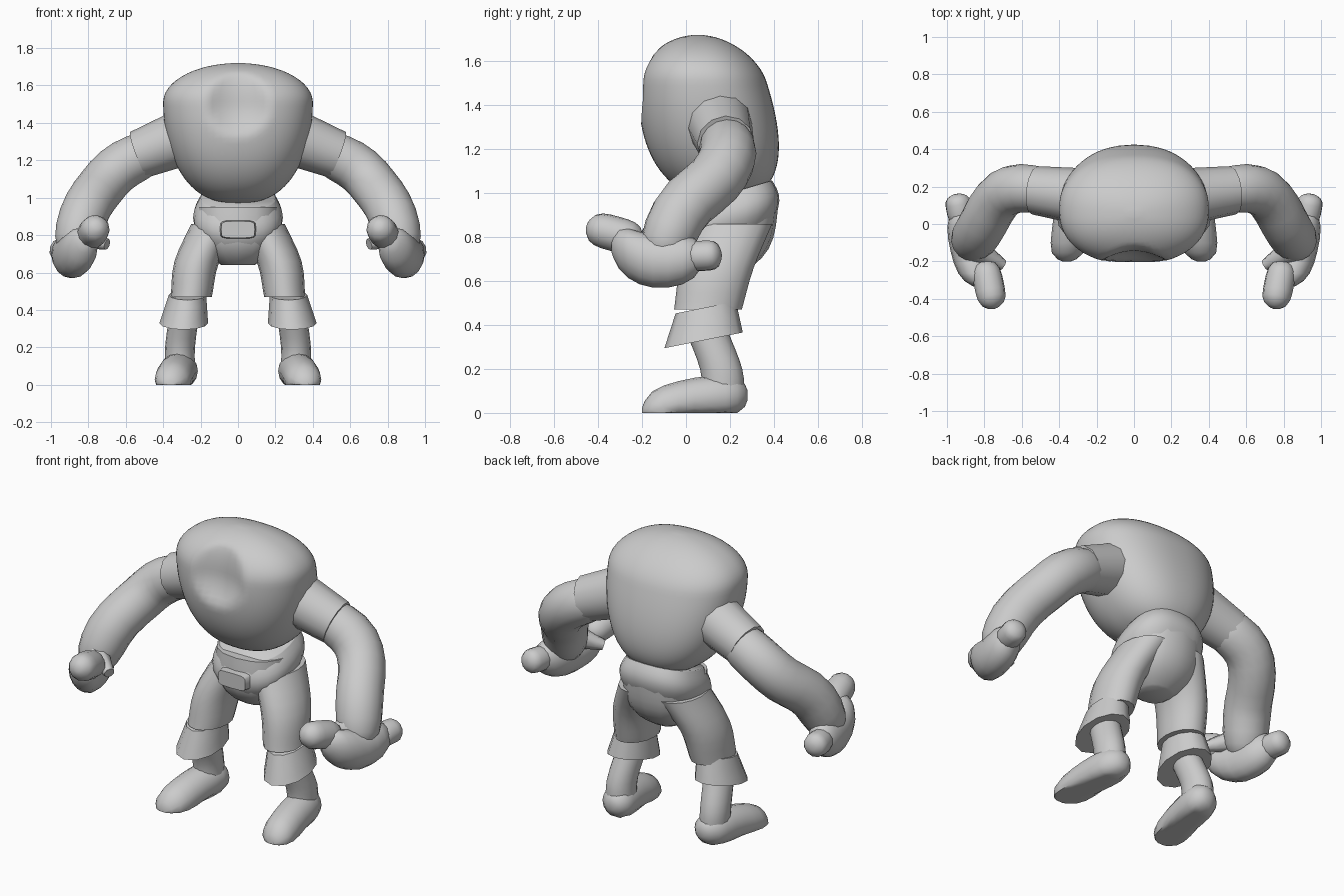
import bpy, bmesh
from math import cos, sin, pi, radians, copysign
from mathutils import Vector

cube = bpy.data.objects.get("Cube")
if cube:
    bpy.data.objects.remove(cube)

grey = (0.6, 0.6, 0.6, 1)
clay = bpy.data.materials.new("clay_grey")
clay.use_nodes = True
clay.diffuse_color = grey
clay.node_tree.nodes["Principled BSDF"].inputs["Base Color"].default_value = grey

UP = Vector((0, 0, 1))
FORWARD = Vector((0, -1, 0))
TILTED = Vector((0, -0.3, 1))


def path_point(points, t):
    """Point on a smooth curve through the given points, t running from 0 to 1."""
    before = points[0] * 2 - points[1]
    after = points[-1] * 2 - points[-2]
    padded = [before, *points, after]
    spans = len(points) - 1
    i = min(int(t * spans), spans - 1)
    f = t * spans - i
    a, b, c, d = padded[i:i + 4]
    slope_b, slope_c = (c - a) / 2, (d - b) / 2
    blend = f * f * (3 - 2 * f)
    return (b.lerp(c, blend) + slope_b * f * (1 - f) ** 2
            - slope_c * f * f * (1 - f))


def dome(radius, sharpness=4):
    """Radius rule: full in the middle, rounded off at both ends."""
    return lambda t: radius * max(0.05, 1 - abs(2 * t - 1) ** sharpness) ** 0.5


def taper(start, end):
    """Radius rule: straight change from start to end."""
    return lambda t: start + (end - start) * t


def tube(name, points, radius, depth=1, normal=None, sides=16, steps=10,
         power=2, mirror=True, shape=None):
    """Loft of superellipse rings, facing along the path or along a fixed normal."""
    points = [Vector(p) for p in points]
    spots = [(1 - cos(pi * i / steps)) / 2 for i in range(steps + 1)]
    centres = [path_point(points, t) for t in spots]
    bm = bmesh.new()
    loops = []
    for i, t in enumerate(spots):
        along = normal or centres[min(i + 1, steps)] - centres[max(i - 1, 0)]
        along = along.normalized()
        side = Vector((1, 0, 0)) if normal else along.cross(FORWARD).normalized()
        other = along.cross(side)
        loop = []
        for k in range(sides):
            angle = 2 * pi * k / sides
            c, s = (copysign(abs(w) ** (2 / power), w) for w in (cos(angle), sin(angle)))
            offset = (side * c + other * s * depth) * radius(t)
            loop.append(bm.verts.new(centres[i] + offset))
        loops.append(loop)
    for a, b in zip(loops, loops[1:]):
        for k in range(sides):
            bm.faces.new((a[k - 1], a[k], b[k], b[k - 1]))
    bm.faces.new(loops[0])
    bm.faces.new(loops[-1])
    if shape:
        for vert in bm.verts:
            shape(vert.co)
    bmesh.ops.recalc_face_normals(bm, faces=bm.faces)
    mesh = bpy.data.meshes.new(name)
    bm.to_mesh(mesh)
    bm.free()
    for face in mesh.polygons:
        face.use_smooth = True
    mesh.set_sharp_from_angle(angle=radians(60))
    mesh.materials.append(clay)
    obj = bpy.data.objects.new(name, mesh)
    bpy.context.collection.objects.link(obj)
    if mirror:
        obj.modifiers.new("Mirror", "MIRROR").use_mirror_merge = False


# Torso: broadest at the shoulders, with a shallow hollow high on the front
def egg(t):
    away = t - 0.72
    reach = 0.28 if away > 0 else 0.72
    return 0.4 * max(0.005, 1 - (away / reach) ** 2) ** (0.5 if away > 0 else 0.4)


def flatten_and_hollow(co):
    co.y = 0.1 + (co.y - 0.1) * (1 - 0.6 * (co.z - 1.35))
    distance = Vector((co.x, co.z - 1.5)).length / 0.17
    if co.y < 0 and distance < 1:
        co.y += 0.07 * (1 - distance ** 2)


tube("torso", [(0, 0.16, 0.97), (0, 0.04, 1.72)], egg, depth=0.8, normal=UP,
     sides=64, steps=40, power=2.3, mirror=False, shape=flatten_and_hollow)

# Hips, rolled waistband and buckle
tube("hips", [(0, 0.2, 0.95), (0, 0.17, 0.64)], lambda t: 0.22 * (1 - 0.6 * t ** 4),
     normal=UP, power=2.4, mirror=False)
tube("waistband", [(0, 0.19, 0.79), (0, 0.2, 1)], lambda t: 0.2 + 0.04 * sin(pi * t),
     normal=TILTED, sides=24, power=2.5, mirror=False)
tube("buckle", [(0, 0, 0.83), (0, -0.06, 0.83)], taper(0.1, 0.09), depth=0.5,
     normal=FORWARD, steps=2, power=5, mirror=False)

# Baggy trouser legs with flared cuffs
tube("trouser_legs", [(0.12, 0.21, 0.86), (0.22, 0.14, 0.66), (0.25, 0.1, 0.47)],
     taper(0.13, 0.11), depth=1.4, normal=UP)
tube("cuffs", [(0.27, 0.09, 0.48), (0.29, 0.08, 0.33)], lambda t: 0.1 + 0.03 * t,
     depth=1.4, normal=Vector((0, -0.2, 1)), sides=12, steps=3)


# Shins and flat-soled feet
def flatten_sole(co):
    co.z = max(co.z, 0)


tube("shins", [(0.29, 0.1, 0.36), (0.31, 0.16, 0.2), (0.31, 0.17, 0.08)],
     taper(0.08, 0.08), depth=1.2, normal=UP)
tube("feet", [(0.3, 0.28, 0.08), (0.33, 0.04, 0.06), (0.36, -0.2, 0)],
     dome(0.1, 6), normal=FORWARD, shape=flatten_sole)

# Short sleeves and heavy arms
tube("sleeves", [(0.3, 0.15, 1.32), (0.53, 0.18, 1.23)], taper(0.15, 0.13),
     sides=12, steps=3)
tube("arms", [(0.4, 0.17, 1.28), (0.62, 0.19, 1.17), (0.73, 0.13, 1.06),
              (0.82, -0.02, 0.92), (0.89, -0.13, 0.68)],
     dome(0.13, 8), steps=16)

# Fists with thumbs, gripping a bar that has rounded ends
tube("fists", [(0.92, 0.08, 0.71), (0.88, -0.15, 0.69), (0.82, -0.34, 0.76)],
     dome(0.1), depth=1.2, normal=FORWARD)
tube("thumbs", [(0.84, -0.14, 0.8), (0.7, -0.22, 0.75)], taper(0.07, 0.03),
     sides=8, steps=3)
tube("front_grip_ends", [(0.8, -0.2, 0.78), (0.75, -0.45, 0.85)], dome(0.08), sides=12)
tube("rear_grip_ends", [(0.92, 0, 0.71), (0.95, 0.16, 0.72)], dome(0.07), sides=12)
